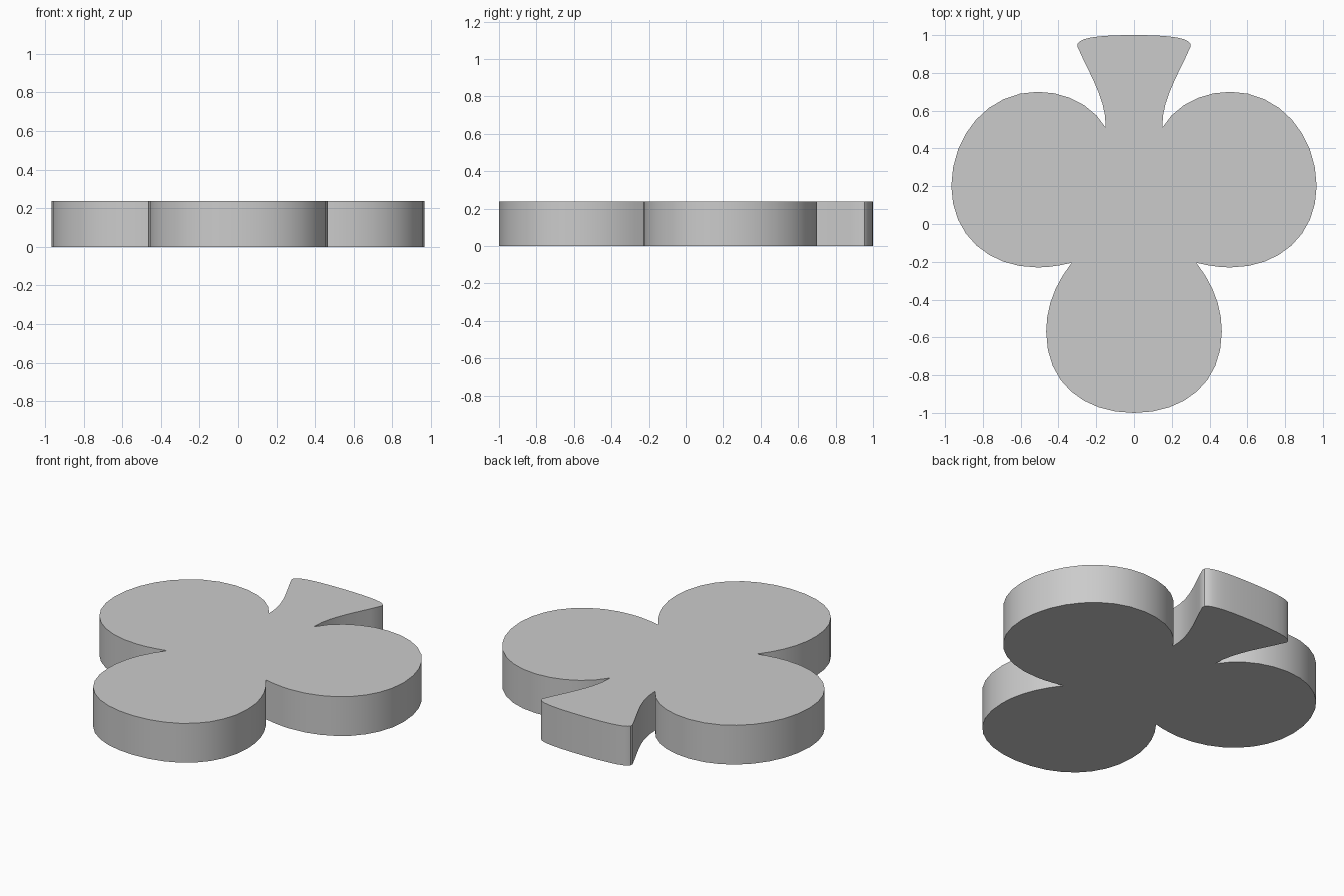
import bpy, bmesh, math
from mathutils import Vector
from mathutils.geometry import interpolate_bezier

if "Cube" in bpy.data.objects:
    bpy.data.objects.remove(bpy.data.objects["Cube"])

HEIGHT = 0.237

# Right half of the outline: start point, then (handle, handle, end, segments)
start = (0, 1)
pieces = [
    ((0.20, 1.00), (0.31, 0.985), (0.30, 0.94), 8),      # stem foot
    ((0.24, 0.80), (0.145, 0.66), (0.15, 0.51), 7),      # stem side
    ((0.22, 0.63), (0.36, 0.70), (0.51, 0.70), 5),       # side lobe
    ((0.77, 0.70), (0.965, 0.475), (0.967, 0.20), 8),
    ((0.965, -0.06), (0.77, -0.23), (0.51, -0.23), 8),
    ((0.45, -0.23), (0.39, -0.22), (0.33, -0.205), 3),
    ((0.42, -0.32), (0.465, -0.44), (0.465, -0.57), 5),  # end lobe
    ((0.465, -0.84), (0.27, -1.00), (0, -1.00), 8),
]


def half_outline():
    points = [Vector((*start, 0))]
    for h1, h2, end, segments in pieces:
        a, b, c = (Vector((*p, 0)) for p in (h1, h2, end))
        points += interpolate_bezier(points[-1], a, b, c, segments + 1)[1:]
    return points


# Mirror the half outline into a closed loop
half = half_outline()
loop = half + [Vector((-p.x, p.y, 0)) for p in reversed(half[1:-1])]

# Fill and extrude the club-shaped plate
bm = bmesh.new()
face = bm.faces.new([bm.verts.new(p) for p in loop])
result = bmesh.ops.extrude_face_region(bm, geom=[face], use_keep_orig=True)
top = [g for g in result["geom"] if isinstance(g, bmesh.types.BMVert)]
bmesh.ops.translate(bm, verts=top, vec=(0, 0, HEIGHT))
bmesh.ops.recalc_face_normals(bm, faces=bm.faces)
mesh = bpy.data.meshes.new("club_plate")
bm.to_mesh(mesh)
bm.free()
plate = bpy.data.objects.new("club_plate", mesh)
bpy.context.collection.objects.link(plate)

# Smooth walls, sharp rims and notches
bpy.context.view_layer.objects.active = plate
plate.select_set(True)
bpy.ops.object.shade_smooth_by_angle(angle=math.radians(35))
